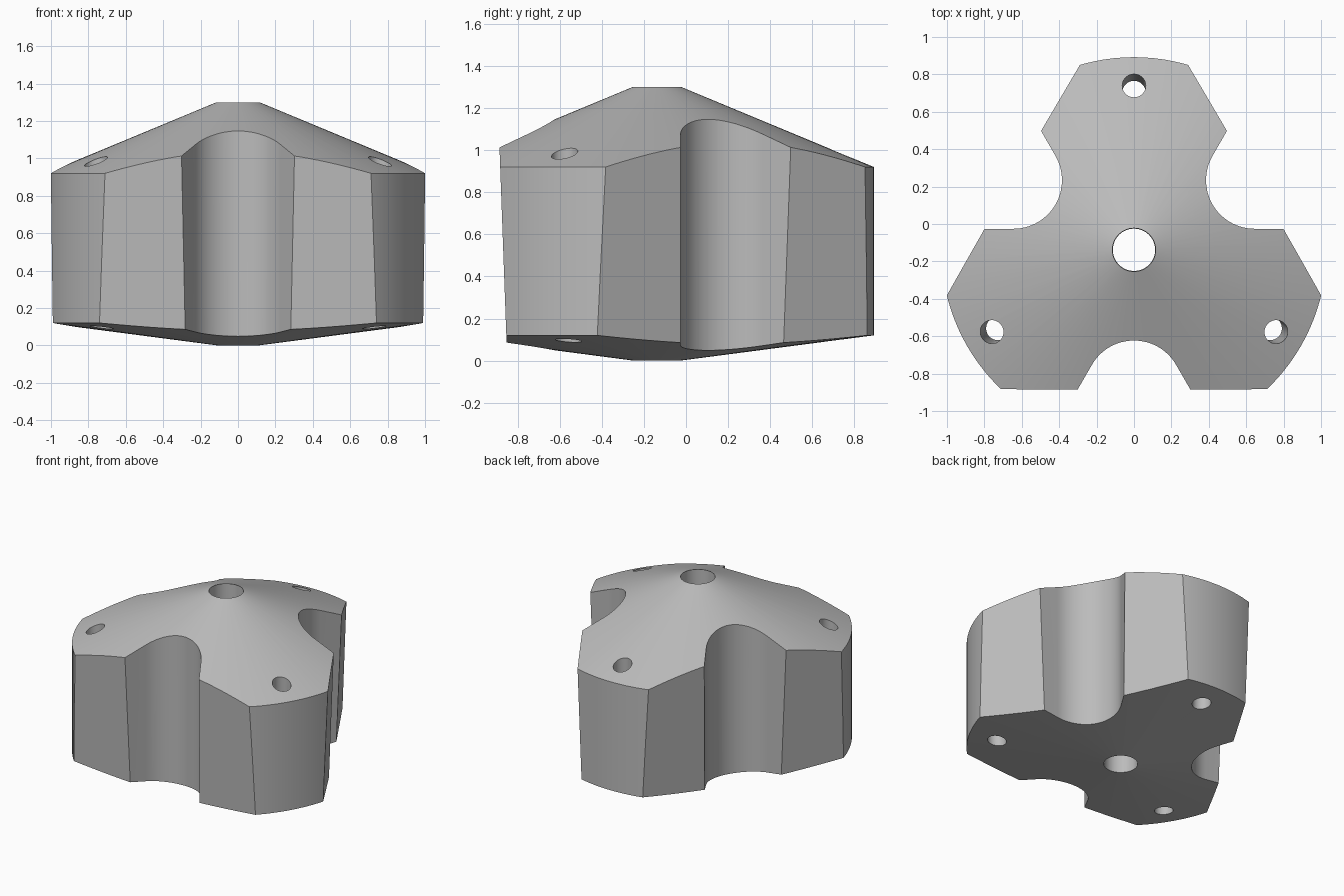
import bpy, bmesh
from math import radians, sin, cos, tan, pi
from mathutils import Matrix, Vector

if "Cube" in bpy.data.objects:
    bpy.data.objects.remove(bpy.data.objects["Cube"], do_unlink=True)

AXIS = Matrix.Translation((0, -0.138, 0))   # hub axis
R = 1.03                                    # outer radius

grey = bpy.data.materials.new("plain grey")
grey.use_nodes = True
grey.diffuse_color = (0.5, 0.5, 0.5, 1)
grey.node_tree.nodes["Principled BSDF"].inputs["Base Color"].default_value = (0.5, 0.5, 0.5, 1)


def circle(radius, z, count, offset=0.0, start=0.0):
    return [Vector((offset + radius * cos(start + 2 * pi * i / count),
                    radius * sin(start + 2 * pi * i / count), z)) for i in range(count)]


def loft(name, rings, turn=0):
    """Closed solid through equal-length rings, turned about the hub axis."""
    bm = bmesh.new()
    loops = [[bm.verts.new(p) for p in ring] for ring in rings]
    n = len(loops[0])
    for a, b in zip(loops, loops[1:]):
        for i in range(n):
            bm.faces.new((a[i], a[(i + 1) % n], b[(i + 1) % n], b[i]))
    bm.faces.new(loops[0])
    bm.faces.new(loops[-1])
    bmesh.ops.recalc_face_normals(bm, faces=bm.faces[:])
    bm.transform(AXIS @ Matrix.Rotation(radians(turn), 4, 'Z'))
    mesh = bpy.data.meshes.new(name)
    bm.to_mesh(mesh)
    bm.free()
    mesh.materials.append(grey)
    obj = bpy.data.objects.new(name, mesh)
    bpy.context.collection.objects.link(obj)
    return obj


def combine(target, cutter, operation):
    cutter.hide_render = True
    mod = target.modifiers.new(cutter.name, 'BOOLEAN')
    mod.operation, mod.solver, mod.object = operation, 'EXACT', cutter
    bpy.context.view_layer.objects.active = target
    bpy.ops.object.modifier_apply(modifier=mod.name)
    bpy.data.objects.remove(cutter, do_unlink=True)


def groove_profile(z):
    """Rounded wedge opening outwards along +x."""
    apex, r, far = 0.225, 0.26, 1.4
    spread = (far - apex) * tan(radians(30))
    arc = [Vector((apex + 2 * r - r * cos(a), r * sin(a), z))
           for a in (radians(-60 + 120 * i / 32) for i in range(33))]
    return [Vector((far, -spread, z))] + arc + [Vector((far, spread, z))]


# Round body with conical top and shallow conical underside
body = loft("three_lobed_hub", [circle(0.05, -0.008, 120), circle(R, 0.12, 120),
                                circle(R, 0.92, 120), circle(0.05, 1.327, 120)])

# Three slightly drafted flat sides
combine(body, loft("flat_sides", [circle(2 * 0.693, -0.5, 3, start=pi / 2),
                                  circle(2 * 0.784, 2, 3, start=pi / 2)]), 'INTERSECT')

# Central bore
combine(body, loft("bore", [circle(0.112, -0.5, 64), circle(0.117, 2, 64)]), 'DIFFERENCE')

# Grooves between the lobes, and a leaning hole in each lobe
for k in range(3):
    combine(body, loft("groove", [groove_profile(-0.5), groove_profile(2)], 120 * k - 90), 'DIFFERENCE')
    combine(body, loft("lobe_hole", [circle(0.063, -0.5, 40, 0.815),
                                     circle(0.063, 1.5, 40, 0.899)], 120 * k + 90), 'DIFFERENCE')

bpy.ops.object.select_all(action='DESELECT')
body.select_set(True)
bpy.context.view_layer.objects.active = body
bpy.ops.object.shade_smooth_by_angle(angle=radians(20))
